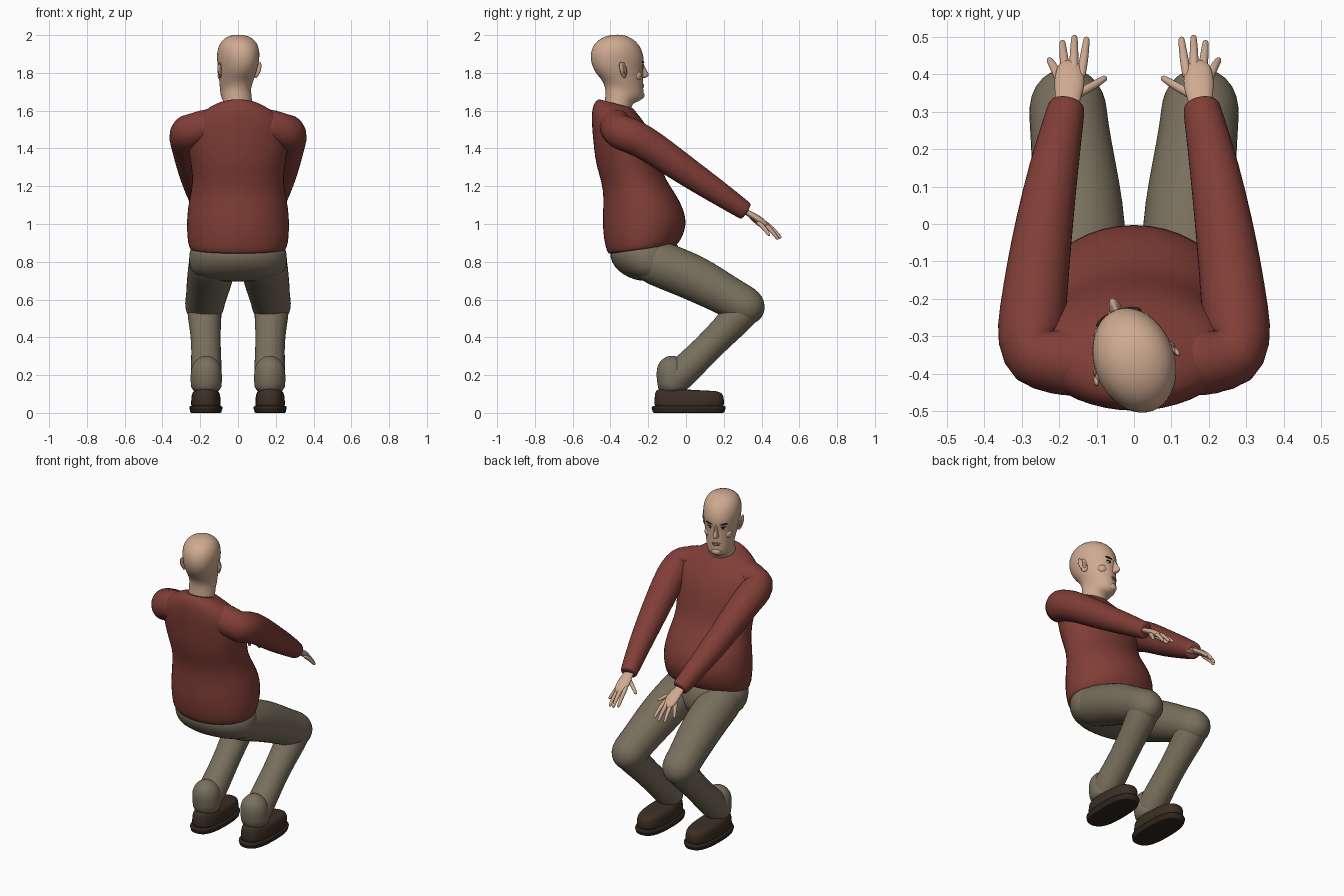
import bpy, bmesh, math
from mathutils import Vector, Matrix

SEG = 20
FIX = 6 / (4 + 2 * math.cos(2 * math.pi / SEG))  # offsets subdivision shrinkage


def mat(name, rgb):
    m = bpy.data.materials.new(name)
    m.diffuse_color = (*rgb, 1)
    return m


SKIN = mat("skin", (0.62, 0.40, 0.28))
LIPS = mat("lips", (0.42, 0.21, 0.15))
RED = mat("red_wool", (0.22, 0.048, 0.038))
CLOTH = mat("khaki_cloth", (0.19, 0.16, 0.108))
LEATHER = mat("dark_leather", (0.045, 0.028, 0.018))
SOLE = mat("sole_rubber", (0.03, 0.019, 0.013))
WHITE = mat("eye_white", (0.6, 0.56, 0.5))
DARK = mat("brow_dark", (0.025, 0.015, 0.012))


def finish(name, bm, material, matrix=None, levels=1):
    if matrix:
        bm.transform(matrix)
    bmesh.ops.recalc_face_normals(bm, faces=bm.faces)
    for f in bm.faces:
        f.smooth = True
    me = bpy.data.meshes.new(name)
    bm.to_mesh(me)
    bm.free()
    me.materials.append(material)
    ob = bpy.data.objects.new(name, me)
    bpy.context.collection.objects.link(ob)
    if levels:
        ob.modifiers.new("smooth", 'SUBSURF').levels = levels
        ob.modifiers["smooth"].render_levels = levels
    return ob


def skin_rings(rings):
    bm = bmesh.new()
    vs = [[bm.verts.new(p) for p in r] for r in rings]
    for a, b in zip(vs, vs[1:]):
        for i in range(len(a)):
            j = (i + 1) % len(a)
            bm.faces.new((a[i], a[j], b[j], b[i]))
    bm.faces.new(vs[0])
    bm.faces.new(vs[-1])
    return bm


def loft(name, rows, material, cx=0, power=1, matrix=None):
    """Stacked ovals, each row: back y, back z, front y, front z, half width."""
    rings = []
    for yb, zb, yf, zf, w in rows:
        ring = []
        for i in range(SEG):
            a = 2 * math.pi * i / SEG
            c, s = math.cos(a), math.sin(a)
            c = math.copysign(abs(c) ** power, c) * FIX / 2
            s = math.copysign(abs(s) ** power, s) * FIX
            ring.append((cx + w * s, (yb + yf) / 2 + (yf - yb) * c,
                         (zb + zf) / 2 + (zf - zb) * c))
        rings.append(ring)
    return finish(name, skin_rings(rings), material, matrix)


def tube(name, path, material, side=1, flat=1, round_start=True, round_end=True):
    """Round limb along (x, y, z, radius) points with domed ends."""
    pts = [(Vector((x * side, y, z)), r) for x, y, z, r in path]

    def dome(end, nxt):
        d = (end[0] - nxt[0]).normalized()
        return [(end[0] + d * end[1] * k, end[1] * q)
                for k, q in ((0.5, 0.87), (0.85, 0.53), (1.0, 0.15))]
    head = dome(pts[0], pts[1])[::-1] if round_start else []
    tail = dome(pts[-1], pts[-2]) if round_end else []
    pts = head + pts + tail
    rings = []
    for i, (p, r) in enumerate(pts):
        t = (pts[min(i + 1, len(pts) - 1)][0] - pts[max(i - 1, 0)][0]).normalized()
        u = Vector((1, 0, 0))
        u = (u - t * u.dot(t)).normalized()
        v = t.cross(u)
        rings.append([p + (u * math.cos(a) + v * math.sin(a) * flat) * r * FIX
                      for a in (2 * math.pi * k / SEG for k in range(SEG))])
    return finish(name, skin_rings(rings), material)


def blob(name, loc, size, material, matrix, tilt=(0, 0, 0)):
    bm = bmesh.new()
    bmesh.ops.create_uvsphere(bm, u_segments=16, v_segments=10, radius=1)
    rot = Matrix.Rotation(tilt[2], 4, 'Z') @ Matrix.Rotation(tilt[1], 4, 'Y') @ Matrix.Rotation(tilt[0], 4, 'X')
    return finish(name, bm, material,
                  matrix @ Matrix.Translation(loc) @ rot @ Matrix.Diagonal((*size, 1)), 0)


# sweater body
loft("sweater_body", [
    (-.395, .845, -.07, .89, .235), (-.408, .838, -.055, .885, .25),
    (-.425, .87, -.03, .91, .264), (-.44, .96, -.005, .97, .27),
    (-.44, 1.05, .002, 1.03, .27), (-.435, 1.14, -.03, 1.12, .258),
    (-.445, 1.22, -.085, 1.20, .24), (-.475, 1.31, -.13, 1.28, .245),
    (-.487, 1.40, -.15, 1.38, .262), (-.495, 1.49, -.18, 1.47, .268),
    (-.50, 1.56, -.215, 1.53, .25), (-.495, 1.625, -.25, 1.575, .18),
    (-.475, 1.655, -.275, 1.605, .12), (-.455, 1.663, -.285, 1.618, .088),
    (-.445, 1.65, -.295, 1.61, .075)], RED)

# trouser seat
loft("trouser_seat", [
    (-.38, .90, -.07, .93, .22), (-.405, .85, -.04, .89, .255),
    (-.395, .80, -.02, .81, .262), (-.36, .75, -.03, .74, .25),
    (-.30, .715, -.08, .705, .20), (-.25, .70, -.14, .69, .10)], CLOTH)

for s, tag in ((1, "right"), (-1, "left")):
    # sleeve
    tube(tag + "_sleeve", [
        (.15, -.37, 1.52, .09), (.21, -.368, 1.508, .09), (.262, -.36, 1.492, .094),
        (.278, -.31, 1.475, .092), (.27, -.23, 1.44, .089), (.257, -.12, 1.365, .084),
        (.24, 0, 1.28, .077), (.215, .15, 1.18, .066), (.185, .29, 1.085, .052),
        (.18, .315, 1.068, .049), (.179, .32, 1.065, .042)],
        RED, s, round_end=False)
    # trouser leg
    tube(tag + "_thigh", [
        (.138, -.17, .80, .122), (.145, 0, .735, .122), (.155, .10, .685, .117),
        (.166, .20, .63, .108), (.175, .28, .585, .104), (.177, .315, .565, .104)], CLOTH, s)
    tube(tag + "_calf", [
        (.178, .305, .545, .093), (.175, .24, .47, .084), (.17, .15, .38, .077),
        (.168, .05, .28, .079), (.168, -.02, .215, .083), (.168, -.05, .18, .08)], CLOTH, s)
    tube(tag + "_trouser_cuff", [
        (.168, -.075, .22, .083), (.168, -.07, .17, .083), (.168, -.065, .10, .08)],
        CLOTH, s, round_end=False)
    # shoe
    loft(tag + "_shoe", [
        (-.165, .025, .195, .025, .077), (-.168, .04, .20, .04, .078),
        (-.165, .09, .20, .085, .077), (-.16, .115, .19, .105, .07),
        (-.145, .128, .165, .116, .055), (-.10, .13, .10, .118, .03)],
        LEATHER, .17 * s, .75)
    loft(tag + "_sole", [
        (-.14, 0, .17, 0, .06), (-.172, 0, .20, 0, .08), (-.176, .004, .204, .004, .083),
        (-.176, .015, .204, .015, .083), (-.181, .019, .21, .019, .087),
        (-.181, .032, .21, .032, .087), (-.176, .037, .206, .037, .083),
        (-.14, .038, .17, .038, .06)], SOLE, .17 * s, .75)
    # hand
    tube(tag + "_palm", [
        (.18, .29, 1.08, .03), (.178, .325, 1.06, .031), (.174, .355, 1.043, .038),
        (.172, .385, 1.023, .041), (.172, .408, 1.007, .036)], SKIN, s, .48)
    fingers = {
        "index": ((.141, .40, 1.012), (.132, .45, .98), (.127, .492, .94)),
        "middle": ((.161, .405, 1.014), (.16, .46, .976), (.159, .497, .93)),
        "ring": ((.182, .40, 1.01), (.188, .45, .97), (.191, .483, .925)),
        "little": ((.198, .385, 1.007), (.213, .418, .975), (.225, .437, .945)),
        "thumb": ((.155, .345, 1.04), (.112, .368, 1.015), (.08, .388, .995))}
    for f, (a, b, c) in fingers.items():
        tube(f"{tag}_{f}_finger", [(*a, .0125), (*b, .0115), (*c, .0085)], SKIN, s)

# head and neck, turned a little to one side
H = Matrix.Translation((0, -.362, 0)) @ Matrix.Rotation(math.radians(20), 4, 'Z')
loft("head", [
    (-.075, 1.58, .06, 1.55, .082), (-.065, 1.66, .072, 1.62, .076),
    (-.063, 1.70, .085, 1.643, .076), (-.067, 1.725, .128, 1.65, .076),
    (-.075, 1.745, .145, 1.68, .078), (-.09, 1.77, .138, 1.73, .085),
    (-.115, 1.795, .14, 1.78, .093), (-.136, 1.83, .136, 1.82, .10),
    (-.147, 1.87, .144, 1.862, .106), (-.146, 1.91, .138, 1.90, .109),
    (-.128, 1.955, .118, 1.95, .10), (-.085, 1.988, .075, 1.985, .072),
    (-.03, 2.003, .03, 2.002, .03)], SKIN, matrix=H)
# nose
loft("nose", [
    (.10, 1.86, .145, 1.86, .008), (.10, 1.83, .152, 1.83, .009),
    (.10, 1.80, .173, 1.80, .013), (.10, 1.785, .178, 1.785, .018),
    (.10, 1.772, .162, 1.775, .015), (.10, 1.768, .14, 1.77, .008)], SKIN, matrix=H)
# mouth and chin
blob("upper_lip", (0, .137, 1.737), (.026, .009, .005), LIPS, H)
blob("lower_lip", (0, .138, 1.727), (.022, .009, .006), LIPS, H)
blob("chin", (0, .125, 1.682), (.03, .024, .024), SKIN, H)
for s, tag in ((1, "right"), (-1, "left")):
    # eye and brow
    blob(tag + "_eye", (.037 * s, .122, 1.83), (.018, .008, .008), WHITE, H, (0, 0, -.3 * s))
    blob(tag + "_iris", (.037 * s, .128, 1.83), (.007, .005, .007), DARK, H)
    blob(tag + "_eyelid", (.037 * s, .125, 1.838), (.02, .008, .004), DARK, H, (0, 0, -.3 * s))
    blob(tag + "_brow", (.04 * s, .126, 1.856), (.026, .009, .005), DARK, H, (0, -.12 * s, -.35 * s))
    blob(tag + "_cheek", (.05 * s, .085, 1.785), (.032, .032, .03), SKIN, H)
    # ear
    blob(tag + "_ear", (.103 * s, -.005, 1.815), (.009, .024, .042), SKIN, H, (.2, 0, .45 * s))
    blob(tag + "_ear_rim", (.113 * s, -.018, 1.825), (.008, .014, .034), SKIN, H, (.25, 0, .3 * s))
    blob(tag + "_ear_hollow", (.109 * s, .003, 1.813), (.005, .011, .022), LIPS, H, (.2, 0, .45 * s))
